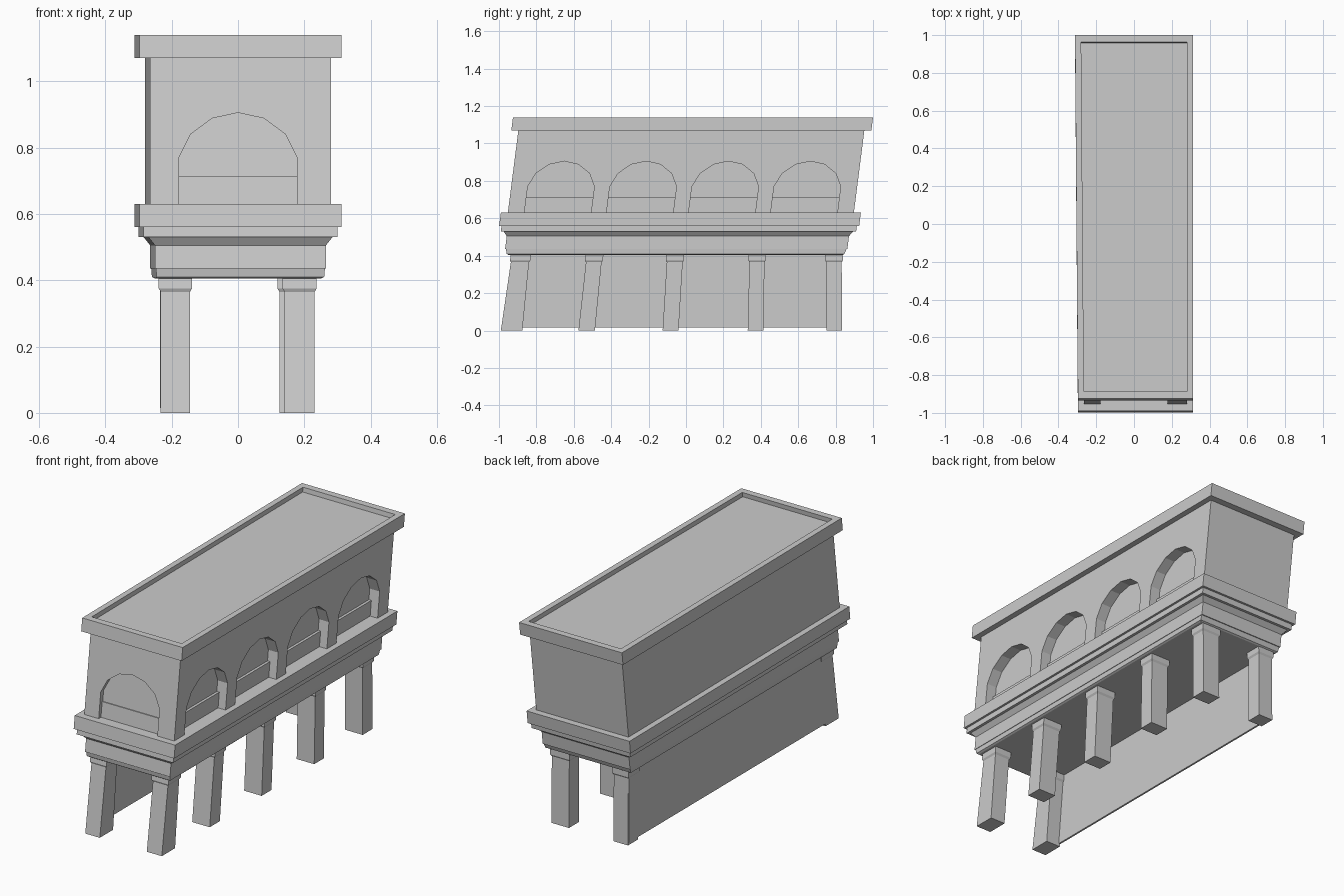
import bpy, bmesh

if "Cube" in bpy.data.objects:
    bpy.data.objects.remove(bpy.data.objects["Cube"])

def lean(v):
    # Upper storey leans back as it rises; the left side tapers toward the front
    x, y, z = v
    if x < -0.25:
        x += 0.015 * (0.96 - y) / 1.92
    return (x, y - 0.0275 + 0.1275 * (z - 0.63), z)

def add(name, verts, faces):
    me = bpy.data.meshes.new(name)
    me.from_pydata(verts, [], faces)
    bm = bmesh.new()
    bm.from_mesh(me)
    bmesh.ops.recalc_face_normals(bm, faces=bm.faces)
    bm.to_mesh(me)
    bm.free()
    ob = bpy.data.objects.new(name, me)
    bpy.context.collection.objects.link(ob)
    return ob

def loft(name, rings):
    n = len(rings[0])
    verts = [v for r in rings for v in r]
    faces = [tuple(range(n)), tuple(range(len(verts) - n, len(verts)))]
    for k in range(len(rings) - 1):
        for i in range(n):
            j = (i + 1) % n
            faces.append((k*n + i, k*n + j, (k+1)*n + j, (k+1)*n + i))
    return add(name, verts, faces)

def rect(x0, x1, y0, y1, z):
    return [(x0, y0, z), (x1, y0, z), (x1, y1, z), (x0, y1, z)]

def tiers(name, profile):
    return loft(name, [[lean(v) for v in rect(-hx, hx, -hy, hy, z)]
                       for z, hx, hy in profile])

def box(name, x0, x1, y0, y1, z0, z1):
    return loft(name, [[lean(v) for v in rect(x0, x1, y0, y1, z)] for z in (z0, z1)])

ARCH = [(-.178, .63), (-.178, .77), (-.143, .84), (-.078, .888), (0, .905),
        (.078, .888), (.143, .84), (.178, .77), (.178, .63)]

def facade_outline(a, b, centres):
    pts = [(a, 1.07), (a, .63)]
    for c in centres:
        pts += [(c + u, z) for u, z in ARCH]
    return pts + [(b, .63), (b, 1.07)]

# Stepped deck moulding
tiers("deck_moulding", [(.405, .25, .895), (.41, .26, .903), (.435, .262, .91),
                        (.435, .265, .915), (.505, .265, .915), (.53, .285, .935),
                        (.53, .30, .95), (.56, .30, .95), (.56, .312, .9625),
                        (.63, .312, .9625)])

# Upper storey core with arched facades laid over it
HX, HY, DR, DF = .28, .925, .06, .025
box("upper_core", -HX, HX - DR, -HY + DF, HY, .63, 1.07)
centres = [-.6585, -.2195, .2195, .6585]
side = facade_outline(-HY, HY, centres)
loft("right_arcade", [[lean((x, y, z)) for y, z in side] for x in (HX - DR, HX)])
front = facade_outline(-HX, HX - DR, [0])
loft("front_arch", [[lean((x, y, z)) for x, z in front] for y in (-HY, -HY + DF)])

# Low parapets inside the arches
for c in centres:
    box("arch_parapet", HX - DR, HX - .045, c - .178, c + .178, .63, .712)
box("front_parapet", -.178, .178, -HY + .02, -HY + DF, .63, .712)

# Roof cornice with sunken roof
tiers("roof_cornice", [(1.07, .312, .9625), (1.14, .312, .9625),
                       (1.14, .28, .925), (1.115, .28, .925)])

# Columns, leaning more toward the front, each with a small capital
def column(name, x0, x1, b0, b1, t0, t1):
    def ring(z, e):
        f = z / .41
        return rect(x0 - e, x1 + e, b0 + (t0 - b0)*f - e, b1 + (t1 - b1)*f + e, z)
    loft(name, [ring(0, 0), ring(.365, 0), ring(.375, .006), ring(.41, .006)])

spans = [(-.99, -.875, -.93, -.835), (-.575, -.487, -.53, -.447),
         (-.125, -.04, -.1, -.015), (.33, .415, .34, .42), (.75, .835, .75, .832)]
for i, s in enumerate(spans):
    column("right_column", .14 if i == 0 else .125, .231, *s)
column("front_left_column", -.233, -.145, *spans[0])
column("back_left_column", -.233, -.145, *spans[-1])

# Thin rear wall along the left side
loft("left_wall", [rect(-.235, -.225, -.95, .83, .015),
                   rect(-.235, -.225, -.895, .83, .41)])
